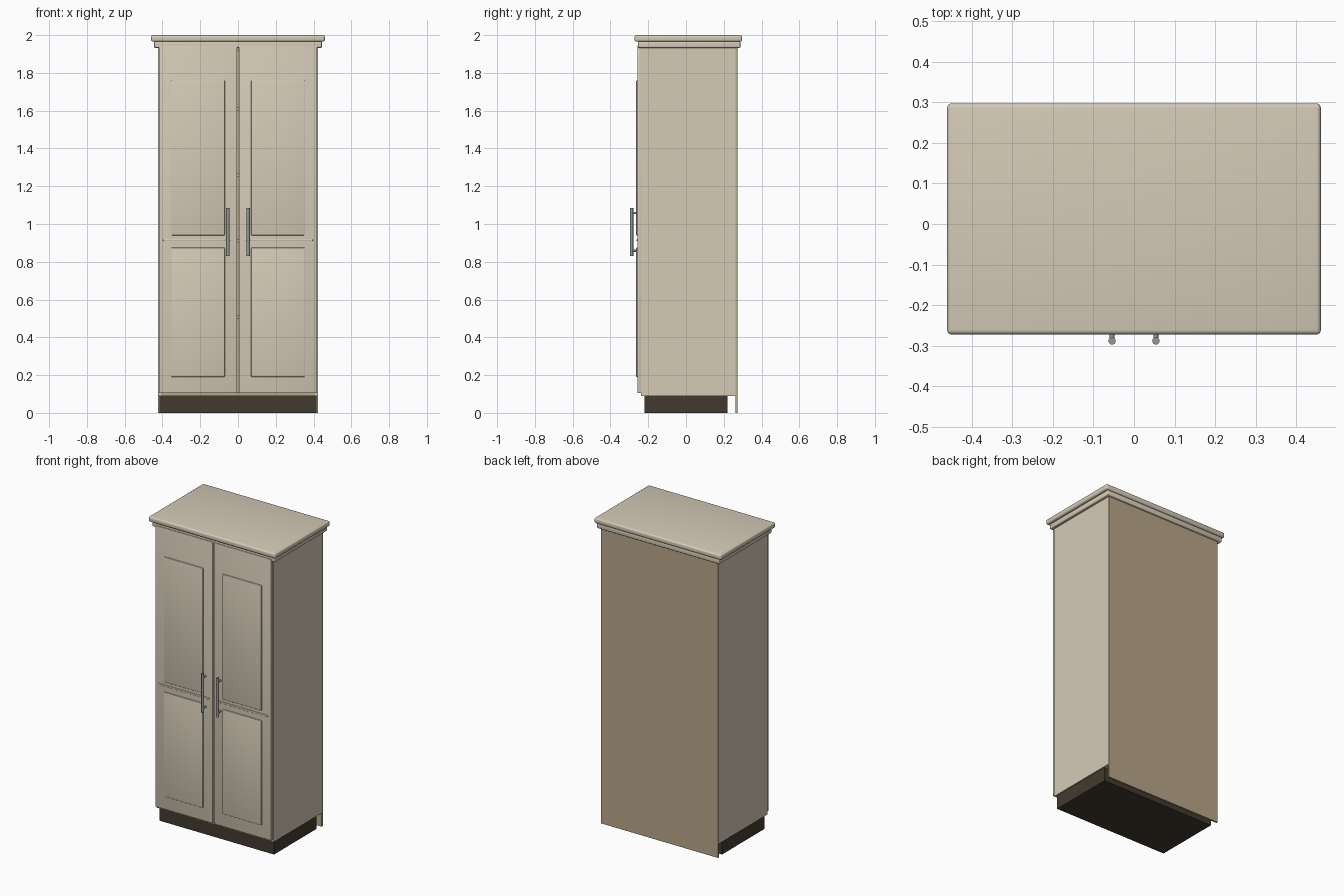
import bpy, bmesh, math
from mathutils import Matrix, Vector

if "Cube" in bpy.data.objects:
    bpy.data.objects.remove(bpy.data.objects["Cube"])


def material(name, rgb):
    m = bpy.data.materials.new(name)
    m.diffuse_color = (*rgb, 1)
    m.use_nodes = True
    m.node_tree.nodes["Principled BSDF"].inputs["Base Color"].default_value = m.diffuse_color
    return m


CREAM = material("cream_paint", (0.66, 0.59, 0.47))
WOOD = material("natural_wood", (0.48, 0.38, 0.25))
DARK = material("dark_plinth", (0.055, 0.042, 0.028))
METAL = material("brushed_metal", (0.30, 0.31, 0.32))


def finish(name, bm, mat):
    bmesh.ops.recalc_face_normals(bm, faces=bm.faces)
    me = bpy.data.meshes.new(name)
    bm.to_mesh(me)
    bm.free()
    me.materials.append(mat)
    ob = bpy.data.objects.new(name, me)
    bpy.context.collection.objects.link(ob)
    bpy.ops.object.select_all(action='DESELECT')
    ob.select_set(True)
    bpy.context.view_layer.objects.active = ob
    bpy.ops.object.shade_smooth_by_angle(angle=math.radians(40))
    return ob


def box(name, x, y, z, mat, bevel=0.0, segments=3):
    """Box from (min, max) ranges with optional rounded edges."""
    bm = bmesh.new()
    bmesh.ops.create_cube(bm, size=1)
    for v in bm.verts:
        v.co = Vector([(r[0] + r[1]) / 2 + c * (r[1] - r[0])
                       for r, c in zip((sorted(x), y, z), v.co)])
    if bevel:
        bmesh.ops.bevel(bm, geom=bm.edges[:], offset=bevel, segments=segments,
                        profile=0.5, affect='EDGES')
    return finish(name, bm, mat)


def rod(name, centre, radius, length, axis, mat, sides=12):
    bm = bmesh.new()
    rot = Matrix.Rotation(math.pi / 2, 4, 'X') if axis == 'Y' else Matrix()
    bmesh.ops.create_cone(bm, cap_ends=True, segments=sides, radius1=radius,
                          radius2=radius, depth=length,
                          matrix=Matrix.Translation(centre) @ rot)
    return finish(name, bm, mat)


# Carcass: plinth, boards, shelves and back
box("plinth", (-0.415, 0.415), (-0.22, 0.22), (0, 0.09), DARK)
box("bottom_board", (-0.405, 0.405), (-0.238, 0.262), (0.09, 0.108), WOOD)
box("top_board", (-0.405, 0.405), (-0.238, 0.262), (1.915, 1.933), WOOD)
box("back_panel", (-0.423, 0.423), (0.262, 0.273), (0.0, 1.933), WOOD)
for i, z in enumerate((0.5, 0.9, 1.25, 1.6)):
    box(f"shelf_{i + 1}", (-0.405, 0.405), (-0.21, 0.262), (z, z + 0.018), WOOD)

# Cornice: lower moulding and rounded top slab
box("cornice_moulding", (-0.444, 0.444), (-0.254, 0.288), (1.933, 1.966), CREAM, 0.005)
box("top_slab", (-0.46, 0.46), (-0.272, 0.297), (1.965, 2.0), CREAM, 0.011, 4)

for s, side in ((-1, "left"), (1, "right")):
    box(f"{side}_side_board", (s * 0.405, s * 0.424), (-0.238, 0.262),
        (0.09, 1.933), CREAM)

    # Door with two raised panels and a thin bead between them
    box(f"{side}_door", (s * 0.004, s * 0.419), (-0.257, -0.237),
        (0.105, 1.946), CREAM, 0.003)
    for label, z in (("upper", (0.94, 1.76)), ("lower", (0.19, 0.875))):
        box(f"{side}_{label}_panel", (s * 0.07, s * 0.353), (-0.264, -0.25),
            z, CREAM, 0.004)
    box(f"{side}_door_bead", (s * 0.028, s * 0.396), (-0.261, -0.25),
        (0.909, 0.921), CREAM, 0.003)

    # Bar handle on two posts
    x = s * 0.054
    rod(f"{side}_handle_bar", (x, -0.288, 0.958), 0.009, 0.254, 'Z', METAL)
    for label, z in (("lower", 0.858), ("upper", 1.058)):
        rod(f"{side}_{label}_handle_post", (x, -0.271, z), 0.006, 0.034, 'Y', METAL)
